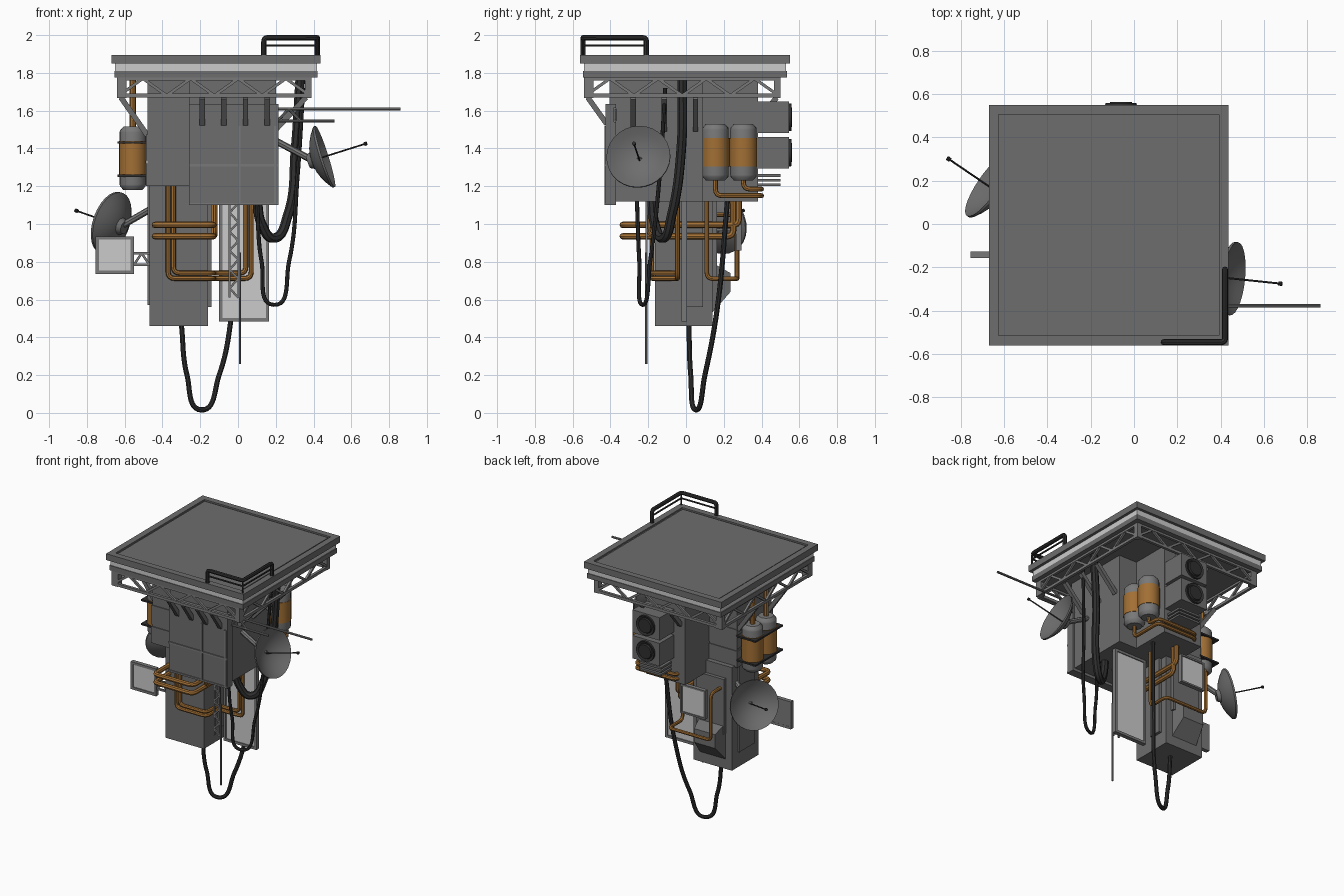
import bpy, bmesh, math
from mathutils import Vector, Matrix

if "Cube" in bpy.data.objects:
    bpy.data.objects.remove(bpy.data.objects["Cube"])

def mat(name, r, g, b):
    m = bpy.data.materials.new(name)
    m.diffuse_color = (r, g, b, 1)
    m.use_nodes = True
    m.node_tree.nodes["Principled BSDF"].inputs["Base Color"].default_value = m.diffuse_color
    return m

GREY = mat("hull grey", .155, .155, .155)
STEEL = mat("strut grey", .19, .19, .19)
LIGHT = mat("pale panel", .60, .60, .60)
COPPER = mat("copper", .36, .16, .035)
DARK = mat("black rubber", .028, .028, .028)

def finish(name, bm, m):
    bmesh.ops.recalc_face_normals(bm, faces=bm.faces)
    me = bpy.data.meshes.new(name)
    bm.to_mesh(me)
    bm.free()
    me.materials.append(m)
    o = bpy.data.objects.new(name, me)
    bpy.context.collection.objects.link(o)
    return o

def boxes(name, m, *spans):
    """Each span is x0,x1,y0,y1,z0,z1."""
    bm = bmesh.new()
    for x0, x1, y0, y1, z0, z1 in spans:
        M = Matrix.Translation(((x0+x1)/2, (y0+y1)/2, (z0+z1)/2)) @ Matrix.Diagonal((x1-x0, y1-y0, z1-z0, 1))
        bmesh.ops.create_cube(bm, size=1, matrix=M)
    return finish(name, bm, m)

def beams(name, m, segs, r, sides=4):
    bm = bmesh.new()
    for p, q in segs:
        p, q = Vector(p), Vector(q)
        d = q - p
        M = Matrix.Translation((p+q)/2) @ d.to_track_quat('Z', 'Y').to_matrix().to_4x4() @ Matrix.Rotation(math.pi/4, 4, 'Z')
        bmesh.ops.create_cone(bm, cap_ends=True, segments=sides, radius1=r, radius2=r, depth=d.length, matrix=M)
    return finish(name, bm, m)

def revolve(name, m, profile, origin, axis=(0, 0, 1), n=24):
    """Profile of (radius, height) turned about an axis."""
    bm = bmesh.new()
    M = Matrix.Translation(origin) @ Vector(axis).to_track_quat('Z', 'Y').to_matrix().to_4x4()
    vs = [bm.verts.new(M @ Vector((r, 0, h))) for r, h in profile]
    es = [bm.edges.new(e) for e in zip(vs, vs[1:])]
    bmesh.ops.spin(bm, geom=vs+es, cent=M.translation, axis=M.to_3x3() @ Vector((0, 0, 1)),
                   angle=math.tau, steps=n, use_merge=True)
    bmesh.ops.remove_doubles(bm, verts=bm.verts, dist=1e-5)
    return finish(name, bm, m)

def tube(name, m, pts, r, smooth=False, fillet=.035):
    """Pipe with rounded corners, or a smooth hanging cable."""
    cu = bpy.data.curves.new(name, 'CURVE')
    cu.dimensions = '3D'
    cu.bevel_depth, cu.bevel_resolution, cu.use_fill_caps = r, 2, True
    pts = [Vector(p) for p in pts]
    if smooth:
        s = cu.splines.new('BEZIER')
        s.bezier_points.add(len(pts)-1)
        for b, p in zip(s.bezier_points, pts):
            b.co, b.handle_left_type, b.handle_right_type = p, 'AUTO', 'AUTO'
    else:
        out = [pts[0]]
        for a, b, c in zip(pts, pts[1:], pts[2:]):
            u, w = b+(a-b).normalized()*fillet, b+(c-b).normalized()*fillet
            out += [u*(1-t)**2 + b*2*t*(1-t) + w*t*t for t in (0, .25, .5, .75, 1)]
        out.append(pts[-1])
        s = cu.splines.new('POLY')
        s.points.add(len(out)-1)
        for b, p in zip(s.points, out):
            b.co = (*p, 1)
    o = bpy.data.objects.new(name, cu)
    bpy.context.collection.objects.link(o)
    cu.materials.append(m)

# Roof platform: slab, pale band, raised rim
boxes("roof_slab", GREY, (-.67, .437, -.56, .55, 1.85, 1.885), (-.655, .422, -.545, .535, 1.775, 1.81),
      (-.615, .38, -.505, .495, 1.88, 1.89))
boxes("roof_band", LIGHT, (-.65, .417, -.54, .53, 1.81, 1.85))
boxes("roof_rim", GREY, (-.67, .437, -.56, -.515, 1.88, 1.896), (-.67, .437, .505, .55, 1.88, 1.896),
      (-.67, -.625, -.515, .505, 1.88, 1.896), (.392, .437, -.515, .505, 1.88, 1.896))

# Lattice skirt below the roof
X0, X1, Y0, Y1 = -.63, .38, -.53, .49
corners = [(X0, Y0), (X1, Y0), (X1, Y1), (X0, Y1)]
rails, diags = [], []
for i, a in enumerate(corners):
    a, b = Vector(a), Vector(corners[(i+1) % 4])
    rails.append(((*a, 1.68), (*b, 1.68)))
    rails.append(((*a, 1.77), (*b, 1.77)))
    for k in range(8):
        p, q = a.lerp(b, k/8), a.lerp(b, (k+1)/8)
        z = (1.68, 1.77) if k % 2 == 0 else (1.77, 1.68)
        diags.append(((*p, z[0]), (*q, z[1])))
beams("skirt_rails", STEEL, rails, .014)
beams("skirt_diagonals", STEEL, diags, .011)
boxes("skirt_corner_posts", STEEL, *[(x-.025 if x > 0 else x-.01, x+.01 if x > 0 else x+.04,
      y-.025 if y > 0 else y-.01, y+.01 if y > 0 else y+.04, 1.667, 1.776) for x, y in corners])

# Main body
boxes("main_body", GREY, (-.26, .2, -.405, .09, 1.12, 1.776), (-.26, .055, .09, .38, 1.12, 1.776),
      (-.48, -.26, -.3, .1, 1.2, 1.776))
boxes("front_casing", GREY, (-.26, .215, -.425, -.37, 1.1, 1.635))
boxes("casing_seams", STEEL, (.002, .014, -.432, -.42, 1.1, 1.52), (-.26, .215, -.432, -.42, 1.305, 1.318),
      (.19, .205, -.432, -.42, 1.1, 1.52), (-.26, .215, -.432, -.42, 1.1, 1.112))
boxes("side_block_bands", GREY, (-.486, -.26, -.306, .106, 1.2, 1.32), (-.486, -.26, -.306, .106, 1.335, 1.475))

# Slanted braces from body to skirt
braces = [((x, -.42, 1.53), (x, -.52, 1.67)) for x in (-.19, -.075, .04, .155)]
braces += [((.2, y, 1.5), (.36, y, 1.67)) for y in (-.28, -.115, .05)]
braces += [((-.48, y, 1.47), (-.62, y, 1.67)) for y in (-.25, .08)]
braces += [((x, .38, 1.55), (x, .48, 1.67)) for x in (-.22, .02)]
beams("braces", GREY, braces, .02)

# Lower tower with plates and rear hatch box
boxes("lower_tower", GREY, (-.468, -.16, -.165, .14, .46, 1.21), (-.16, -.14, 0, .09, .56, 1.12),
      (-.478, -.46, -.11, .07, .57, 1.2), (-.42, -.2, .13, .165, .72, 1.12))
hatch = boxes("rear_hatch_box", GREY, (-.42, -.21, .13, .235, .52, .8))
for v in hatch.data.vertices:
    if v.co.y > .2:
        v.co.z = .64 if v.co.z < .6 else .74
        v.co.x = -.315 + (v.co.x+.315)*.8

# Rear air units with round fans
for i, z in enumerate((1.565, 1.378)):
    boxes(f"air_unit_{i}", GREY, (-.17, .05, .37, .545, z-.083, z+.083))
    revolve(f"air_fan_{i}", DARK, [(0, .022), (.05, .022), (.055, .012), (.072, .018), (.074, 0), (0, 0)],
            (-.06, .54, z), (0, 1, 0))
boxes("air_unit_vents", GREY, *[(-.15, .03, .37, .5, z, z+.014) for z in (1.2, 1.225, 1.25)])

# Copper tanks: two on the right, two on the left
def tank(name, x, y, z0, z1):
    h, b = z1-z0, .073
    revolve(name+"_caps", STEEL, [(0, 0), (.05, 0), (.068, .02), (.07, .03), (.07, h-.03), (.068, h-.02), (.05, h), (0, h)],
            (x, y, z0), n=20)
    revolve(name+"_band", COPPER, [(.069, .075), (b, .075), (b, h-.075), (.069, h-.075)], (x, y, z0), n=20)

for i, y in enumerate((.156, .304)):
    tank(f"right_tank_{i}", .128, y, 1.23, 1.53)
for i, y in enumerate((.03, -.125)):
    tank(f"left_tank_{i}", -.557, y, 1.18, 1.515)
    tube(f"left_tank_pipe_{i}", COPPER, [(-.557, y, 1.5), (-.557, y, 1.776)], .018)
boxes("left_tank_brackets", DARK, *[(-.638, -.48, -.205, .11, z, z+.012) for z in (1.25, 1.425)])

# Copper pipe runs
for i, (y, z, yy, xe) in enumerate([(.156, 1.15, .40, -.2), (.304, 1.185, .40, -.2)]):
    tube(f"right_tank_pipe_{i}", COPPER, [(.128, y, 1.25), (.128, y, z), (.128, yy, z), (xe, yy, z), (xe, .36, z)], .013)
for i, z in enumerate((.995, .935)):
    tube(f"wrap_pipe_{i}", COPPER, [(-.44, -.16, z), (-.44, -.335, z), (-.13, -.335, z), (-.13, .28-.03*i, z),
                                    (-.13, .28-.03*i, 1.13)], .017)
for i, d in enumerate((0, .028)):
    tube(f"front_pipe_{i}", COPPER, [(-.37+d, -.18, 1.21), (-.37+d, -.18, .712+d), (-.13, -.18, .712+d),
                                     (-.13, -.045, .712+d), (.07-d, -.045, .712+d), (.07-d, -.045, 1.13)], .013)
tube("rear_pipe", COPPER, [(-.05, .11, 1.13), (-.05, .11, .71), (-.05, .27, .71), (-.39, .27, .71), (-.39, .27, 1.05),
                           (-.39, .1, 1.05)], .012)
tube("drop_pipe", COPPER, [(-.12, -.2, 1.13), (-.12, -.2, .94), (-.12, -.1, .94)], .012)

# Pale panels in grey frames
def panel(name, x0, x1, y, z0, z1, f=.018):
    boxes(name+"_frame", STEEL, (x0, x0+f, y-.015, y+.015, z0, z1), (x1-f, x1, y-.015, y+.015, z0, z1),
          (x0, x1, y-.015, y+.015, z0, z0+f), (x0, x1, y-.015, y+.015, z1-f, z1))
    boxes(name+"_sheet", LIGHT, (x0+.01, x1-.01, y-.008, y+.008, z0+.01, z1-.01))

panel("centre_panel", -.1, .165, -.01, .485, 1.12)
panel("left_panel", -.755, -.55, -.142, .735, .935)
boxes("left_panel_back", STEEL, (-.745, -.56, -.134, -.128, .745, .925))
panel("rear_panel", -.36, -.16, .28, .86, 1.07, .012)
beams("panel_mounts", STEEL, [((-.57, -.14, .845), (-.46, -.14, .845)), ((-.57, -.14, .785), (-.46, -.14, .785)),
      ((-.55, -.14, .785), (-.51, -.14, .845)), ((-.51, -.14, .845), (-.47, -.14, .785)),
      ((-.26, .13, .97), (-.26, .27, .97))], .009)

# Dishes with feed rods
def dish(name, tip, n, mount):
    tip, n = Vector(tip), Vector(n).normalized()
    base = tip - n*.29
    prof = [(.17*k/5, .065*(k/5)**2) for k in range(6)]
    revolve(name, GREY, prof + [(r, h-.012) for r, h in reversed(prof)], base, n, 28)
    beams(name+"_feed", DARK, [(base, tip)], .0045, 8)
    beams(name+"_feed_tip", DARK, [(tip-n*.008, tip+n*.008)], .01, 8)
    beams(name+"_arm", STEEL, [(mount, base - n*.005)], .018, 8)
    revolve(name+"_hub", GREY, [(0, -.03), (.035, -.03), (.05, .0)], base, n, 16)

dish("right_dish", (.675, -.275, 1.425), (.95, -.1, .3), (.2, -.24, 1.44))
dish("left_dish", (-.855, .30, 1.07), (-1, .68, .35), (-.46, .08, 1.08))

# Right-hand antenna and hanging lattice mast
beams("side_antenna", STEEL, [((.2, -.377, 1.61), (.86, -.377, 1.61)), ((.2, -.377, 1.545), (.51, -.377, 1.545)),
      ((.21, -.377, 1.545), (.27, -.377, 1.61)), ((.27, -.377, 1.61), (.33, -.377, 1.545))], .008, 8)
mast = [((x, -.21, 1.12), (x, -.21, .61)) for x in (-.045, .002)]
for k in range(10):
    a, b = (-.045, .002) if k % 2 else (.002, -.045)
    mast.append(((a, -.21, 1.11-.05*k), (b, -.21, 1.06-.05*k)))
beams("lattice_mast", STEEL, mast, .008)
beams("whip_antenna", STEEL, [((.01, -.21, .85), (.01, -.21, .26))], .006, 8)

# Hanging cables
tube("thick_cable", DARK, [(.33, -.02, 1.776), (.305, -.025, 1.4), (.265, -.075, 1.05), (.19, -.122, .925),
                           (.125, -.165, 1.0), (.1, -.18, 1.13)], .026, True)
tube("thin_cable", DARK, [(.345, -.11, 1.72), (.315, -.14, 1.25), (.27, -.19, .8), (.19, -.23, .572),
                          (.125, -.247, .8), (.1, -.26, 1.13)], .011, True)
tube("long_cable", DARK, [(-.3, .015, .47), (-.27, .025, .2), (-.195, .052, .016), (-.1, .1, .2),
                          (-.03, .165, .55), (.02, .22, 1.13)], .014, True)

# Corner handrail on the roof
tube("handrail", DARK, [(.137, -.545, 1.88), (.137, -.545, 1.986), (.42, -.545, 1.986), (.42, -.21, 1.986),
                        (.42, -.21, 1.88)], .014, fillet=.02)
beams("handrail_mid_bar", DARK, [((.137, -.545, 1.945), (.42, -.545, 1.945)), ((.42, -.545, 1.945), (.42, -.21, 1.945)),
                                 ((.42, -.545, 1.885), (.42, -.545, 1.98))], .006, 8)

# Curves to meshes, smooth shading with sharp edges kept
bpy.ops.object.select_all(action='SELECT')
bpy.context.view_layer.objects.active = bpy.context.scene.objects["handrail"]
bpy.ops.object.convert(target='MESH')
bpy.ops.object.shade_smooth_by_angle(angle=math.radians(35))
